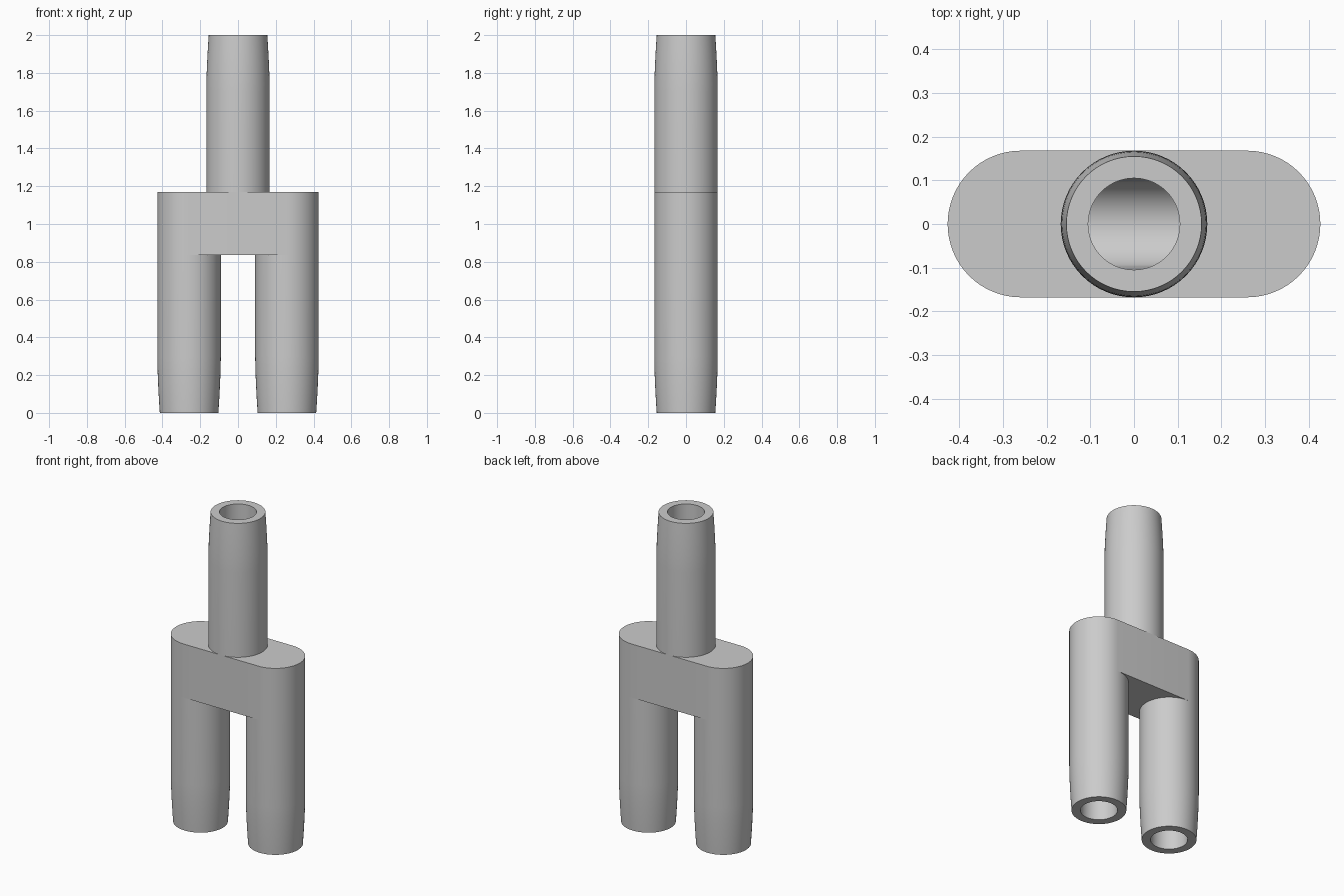
import bpy
import bmesh
from math import cos, sin, pi

cube = bpy.data.objects.get("Cube")
if cube:
    bpy.data.objects.remove(cube, do_unlink=True)

RADIUS = 0.168     # outer tube radius
BORE = 0.105       # inner passage radius
LEG_X = 0.259      # leg offset from the centre
BODY_LOW, BODY_HIGH = 0.835, 1.17
CHANNEL_Z = (BODY_LOW + BODY_HIGH) / 2
SIDES = 64

grey = bpy.data.materials.new("plain grey")
grey.use_nodes = True
colour = (0.6, 0.6, 0.6, 1)
grey.diffuse_color = colour
grey.node_tree.nodes["Principled BSDF"].inputs["Base Color"].default_value = colour


def finish(name, bm):
    bmesh.ops.recalc_face_normals(bm, faces=bm.faces)
    mesh = bpy.data.meshes.new(name)
    bm.to_mesh(mesh)
    bm.free()
    mesh.materials.append(grey)
    obj = bpy.data.objects.new(name, mesh)
    bpy.context.collection.objects.link(obj)
    return obj


def select_only(obj):
    bpy.ops.object.select_all(action='DESELECT')
    obj.select_set(True)
    bpy.context.view_layer.objects.active = obj


def smooth(obj):
    select_only(obj)
    bpy.ops.object.shade_smooth_by_angle(angle=pi / 6)


def tube(name, x, joint_z, tip_z):
    """Hollow tube with a gently rounded taper toward its open tip."""
    direction = 1 if tip_z > joint_z else -1
    profile = [(RADIUS, joint_z)]
    for i in range(9):
        t = i / 8
        profile.append((RADIUS - 0.013 * t ** 1.6, tip_z - direction * 0.3 * (1 - t)))
    profile += [(BORE, tip_z), (BORE, joint_z)]
    bm = bmesh.new()
    rings = []
    for r, z in profile:
        rings.append([bm.verts.new((x + r * cos(2 * pi * i / SIDES),
                                    r * sin(2 * pi * i / SIDES), z))
                      for i in range(SIDES)])
    for a, b in zip(rings, rings[1:]):
        for i in range(SIDES):
            j = (i + 1) % SIDES
            bm.faces.new((a[i], a[j], b[j], b[i]))
    # The open joint end meets the body; orient walls away from the tube wall
    obj = finish(name, bm)
    outer = obj.data.polygons[0]
    if outer.normal.x * (outer.center.x - x) < 0:
        obj.data.flip_normals()
    smooth(obj)
    return obj


def cutter(name, start, end):
    """Round passage between two points on a vertical or sideways line."""
    bm = bmesh.new()
    bmesh.ops.create_cone(bm, cap_ends=True, segments=SIDES, radius1=BORE,
                          radius2=BORE, depth=(end - start).length)
    obj = finish(name, bm)
    obj.location = (start + end) / 2
    obj.rotation_euler = (end - start).to_track_quat('Z', 'Y').to_euler()
    obj.hide_render = True
    return obj


# Rounded slab joining the stem and both legs
bm = bmesh.new()
outline = []
for side in (1, -1):
    for i in range(SIDES // 2 + 1):
        a = -pi / 2 + 2 * pi * i / SIDES
        outline.append(bm.verts.new((side * (LEG_X + RADIUS * cos(a)),
                                     side * RADIUS * sin(a), BODY_LOW)))
base = bm.faces.new(outline)
top = bmesh.ops.extrude_face_region(bm, geom=[base])["geom"]
bmesh.ops.translate(bm, vec=(0, 0, BODY_HIGH - BODY_LOW),
                    verts=[v for v in top if isinstance(v, bmesh.types.BMVert)])
body = finish("junction_body", bm)

# Passages inside the slab
from mathutils import Vector
cutters = [
    cutter("cross_passage", Vector((-LEG_X, 0, CHANNEL_Z)), Vector((LEG_X, 0, CHANNEL_Z))),
    cutter("stem_passage", Vector((0, 0, CHANNEL_Z)), Vector((0, 0, BODY_HIGH + 0.1))),
]
for side, label in ((1, "left"), (-1, "right")):
    cutters.append(cutter(label + "_passage", Vector((side * LEG_X, 0, BODY_LOW - 0.1)),
                          Vector((side * LEG_X, 0, CHANNEL_Z + BORE + 0.01))))
select_only(body)
for tool in cutters:
    mod = body.modifiers.new(tool.name, 'BOOLEAN')
    mod.operation = 'DIFFERENCE'
    mod.solver = 'EXACT'
    mod.object = tool
    bpy.ops.object.modifier_apply(modifier=mod.name)
for tool in cutters:
    bpy.data.objects.remove(tool, do_unlink=True)
smooth(body)

# Upper stem and the two legs
tube("upper_stem", 0, BODY_HIGH, 2)
tube("left_leg", LEG_X, BODY_LOW, 0)
tube("right_leg", -LEG_X, BODY_LOW, 0)
